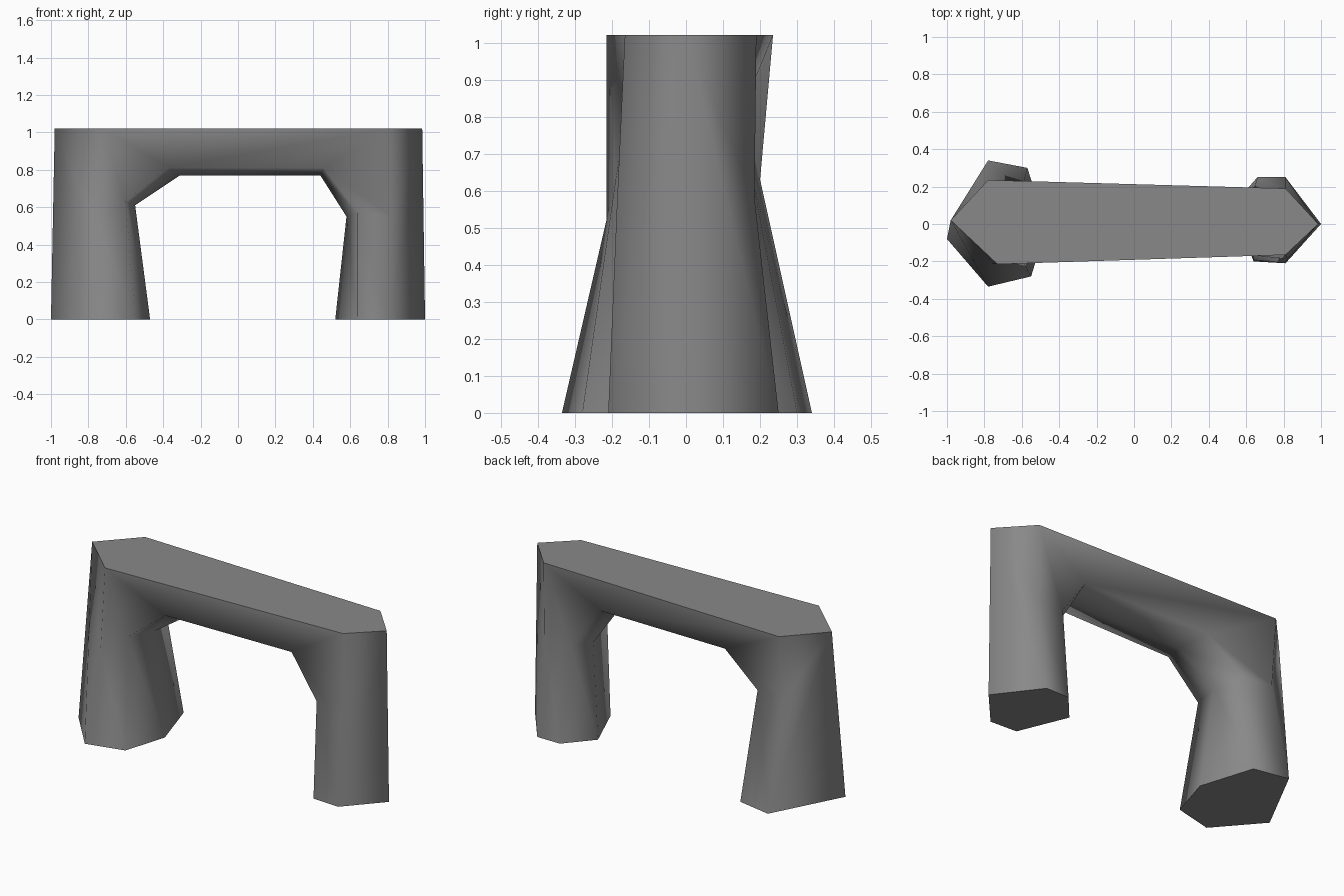
import bpy
import bmesh

cube = bpy.data.objects.get("Cube")
if cube:
    bpy.data.objects.remove(cube, do_unlink=True)

# Single grey stone colour
grey = bpy.data.materials.new("stone_grey")
grey.use_nodes = True
colour = (0.25, 0.25, 0.25, 1)
grey.diffuse_color = colour
grey.node_tree.nodes["Principled BSDF"].inputs["Base Color"].default_value = colour

# Lengthwise rails: foot, knee, beam end, beam end, knee, foot
TOP = 1.02
rails = [
    # back outer
    [(-.78, .34, 0), (-.78, .2, .63), (-.78, .235, TOP),
     (.81, .19, TOP), (.81, .185, .58), (.81, .25, 0)],
    # back inner
    [(-.57, .30, 0), (-.6, .18, .63), (-.37, .16, .81),
     (.46, .15, .81), (.64, .18, .57), (.66, .25, 0)],
    # underside
    [(-.47, -.02, 0), (-.55, 0, .61), (-.31, 0, .77),
     (.44, 0, .77), (.58, .05, .55), (.52, .09, 0)],
    # front inner
    [(-.55, -.28, 0), (-.6, -.19, .63), (-.37, -.16, .81),
     (.46, -.15, .81), (.64, -.17, .57), (.64, -.2, 0)],
    # front outer
    [(-.78, -.335, 0), (-.76, -.215, .52), (-.73, -.215, TOP),
     (.81, -.165, TOP), (.82, -.187, .55), (.81, -.21, 0)],
]

bm = bmesh.new()
grid = [[bm.verts.new(p) for p in rail] for rail in rails]

# Legs and beam skinned between neighbouring rails
for a, b in zip(grid, grid[1:]):
    for i in range(len(a) - 1):
        bm.faces.new((a[i], a[i + 1], b[i + 1], b[i]))

# Pointed outer ends and foot soles
tips = []
caps = []
for foot, knee, top, low, high in (
        (0, 1, 2, (-1, -.08, 0), (-.98, .02, TOP)),
        (5, 4, 3, (1, 0, 0), (.985, 0, TOP))):
    toe, tip = bm.verts.new(low), bm.verts.new(high)
    tips.append(tip)
    for rail in (grid[0], grid[-1]):
        bm.faces.new((toe, rail[foot], tip))
        bm.faces.new((tip, rail[foot], rail[knee]))
        bm.faces.new((tip, rail[knee], rail[top]))
    caps.append(bm.faces.new([toe] + [rail[foot] for rail in grid]))

# Flat top
back, front = grid[0], grid[-1]
caps.append(bm.faces.new((tips[0], back[2], back[3], tips[1], front[3], front[2])))

# Soft sides, crisp rims around the flat caps
bmesh.ops.recalc_face_normals(bm, faces=bm.faces)
for face in bm.faces:
    face.smooth = True
for cap in caps:
    for edge in cap.edges:
        edge.smooth = False

mesh = bpy.data.meshes.new("stone_arch")
bm.to_mesh(mesh)
bm.free()
mesh.materials.append(grey)
arch = bpy.data.objects.new("stone_arch", mesh)
bpy.context.collection.objects.link(arch)
